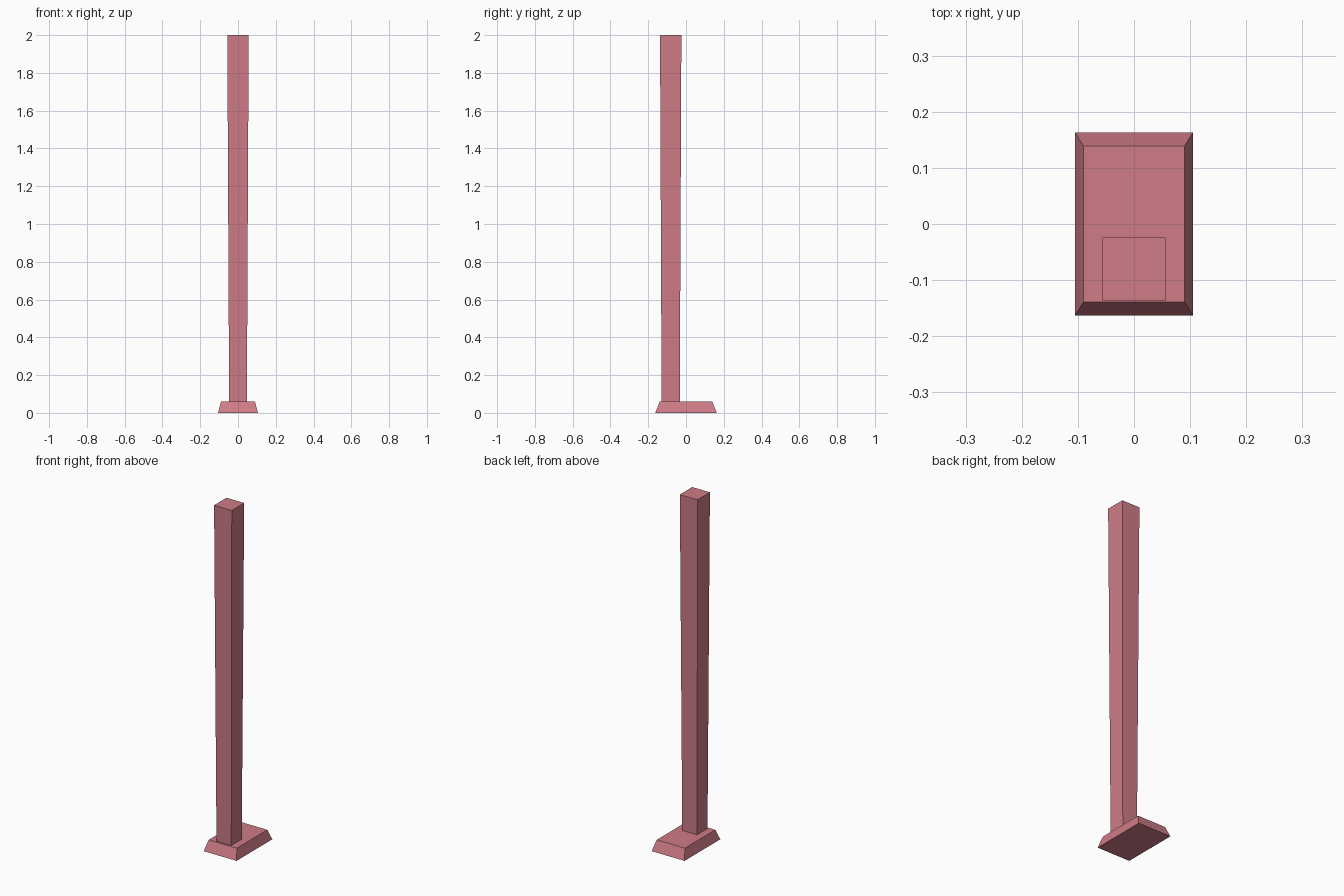
import bpy
import bmesh

if "Cube" in bpy.data.objects:
    bpy.data.objects.remove(bpy.data.objects["Cube"])

mat = bpy.data.materials.new("dusty_red")
mat.diffuse_color = (0.62, 0.2, 0.24, 1)
mat.use_nodes = True
mat.node_tree.nodes["Principled BSDF"].inputs["Base Color"].default_value = mat.diffuse_color


def tapered_box(name, y, z0, z1, bottom, top):
    """Box whose bottom and top have different (half x, half y) sizes."""
    bm = bmesh.new()
    bmesh.ops.create_cube(bm, size=2)
    for v in bm.verts:
        hx, hy = top if v.co.z > 0 else bottom
        v.co = (v.co.x * hx, y + v.co.y * hy, z1 if v.co.z > 0 else z0)
    mesh = bpy.data.meshes.new(name)
    bm.to_mesh(mesh)
    bm.free()
    mesh.materials.append(mat)
    obj = bpy.data.objects.new(name, mesh)
    bpy.context.collection.objects.link(obj)
    return obj


# Foot plate with sloped sides
tapered_box("base_plate", 0, 0, 0.06, (0.105, 0.163), (0.09, 0.139))

# Tall post, slightly wider at the top, set toward the front of the plate
tapered_box("post", -0.081, 0.06, 2.0, (0.047, 0.048), (0.0565, 0.0565))
